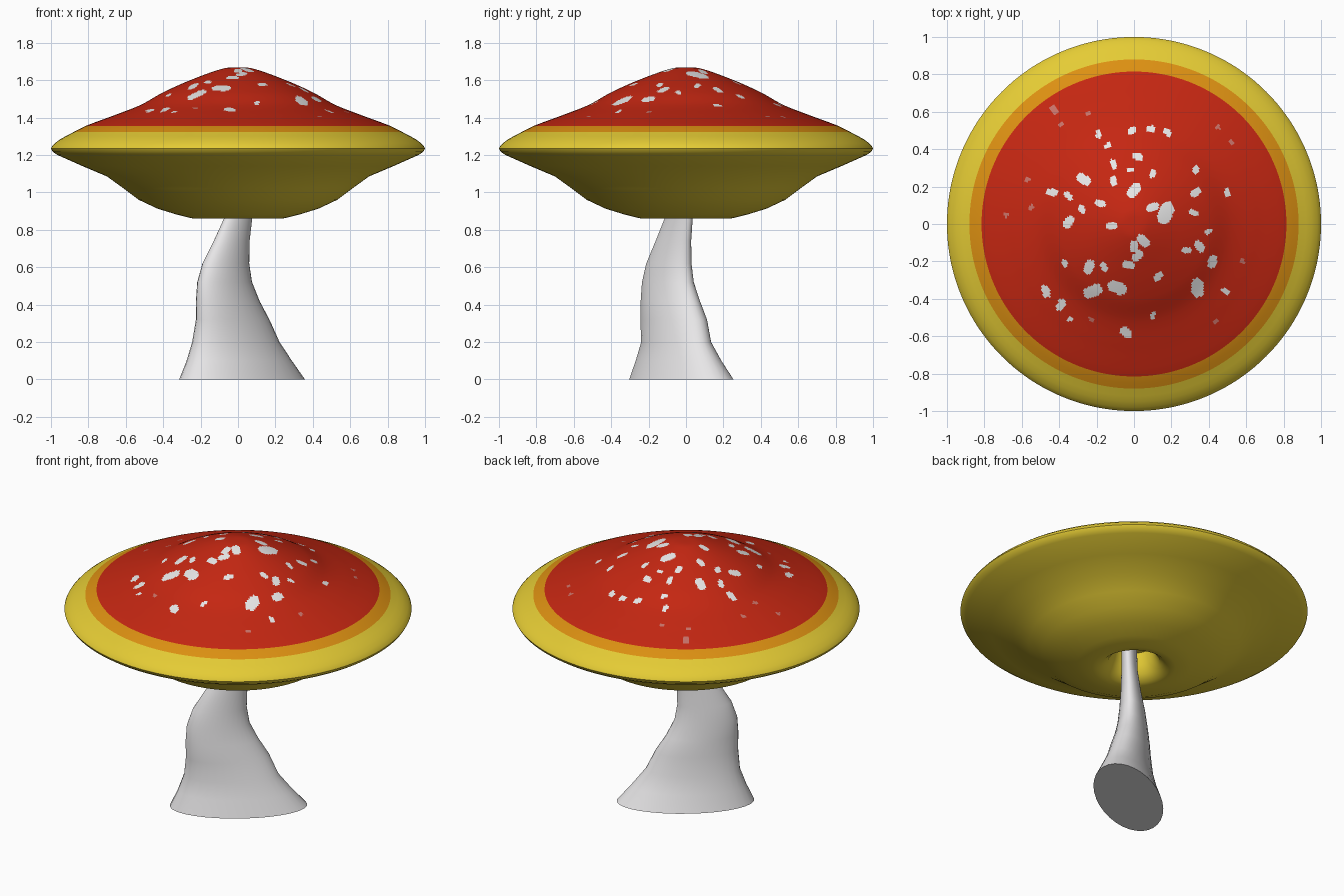
import bpy, bmesh, math


def material(name, rgb):
    m = bpy.data.materials.new(name)
    m.diffuse_color = (*rgb, 1)
    return m


red = material("red", (0.56, 0.02, 0.006))
orange = material("orange", (0.72, 0.28, 0.006))
yellow = material("yellow", (0.78, 0.60, 0.035))
white = material("white", (0.80, 0.80, 0.80))
pink = material("pale pink", (0.58, 0.17, 0.14))
stem_white = material("stem white", (0.80, 0.79, 0.80))


def hermite(pts, r):
    """Smooth height through profile points at radius r."""
    n = len(pts)

    def slope(i):
        a, b = pts[max(i - 1, 0)], pts[min(i + 1, n - 1)]
        return 0 if i == 0 else (b[1] - a[1]) / (b[0] - a[0])
    i = max(k for k in range(n - 1) if pts[k][0] <= r)
    (x0, y0), (x1, y1) = pts[i], pts[i + 1]
    h = x1 - x0
    t = (r - x0) / h
    return ((2*t**3 - 3*t*t + 1) * y0 + (t**3 - 2*t*t + t) * h * slope(i)
            + (3*t*t - 2*t**3) * y1 + (t**3 - t*t) * h * slope(i + 1))


def loft(name, rings, mats, pick=None):
    """Skin a list of closed rings and cap both ends."""
    bm = bmesh.new()
    vs = [[bm.verts.new(p) for p in ring] for ring in rings]
    n = len(vs[0])
    for a, b in zip(vs, vs[1:]):
        for i in range(n):
            j = (i + 1) % n
            bm.faces.new((a[i], a[j], b[j], b[i]))
    bm.faces.new(vs[0][::-1])
    bm.faces.new(vs[-1])
    bmesh.ops.recalc_face_normals(bm, faces=bm.faces)
    if pick:
        for f in bm.faces:
            f.material_index = pick(f.calc_center_median())
    me = bpy.data.meshes.new(name)
    bm.to_mesh(me)
    bm.free()
    for m in mats:
        me.materials.append(m)
    ob = bpy.data.objects.new(name, me)
    bpy.context.collection.objects.link(ob)
    bpy.ops.object.select_all(action='DESELECT')
    ob.select_set(True)
    bpy.context.view_layer.objects.active = ob
    bpy.ops.object.shade_smooth_by_angle(angle=math.radians(50))
    return ob


# Cap: fine rings on the spotted crown, then rim, underside and hollow
top = [(0, 1.668), (0.08, 1.662), (0.25, 1.602), (0.40, 1.535), (0.52, 1.468),
       (0.66, 1.413), (0.815, 1.355), (0.88, 1.322), (0.95, 1.285)]
radii = [0.01 * k for k in range(1, 73)] + [0.77, 0.815, 0.85, 0.88, 0.92]
profile = [(r, hermite(top, r)) for r in radii]
profile += [(0.95, 1.285), (0.98, 1.262), (0.995, 1.245), (1.0, 1.235),
            (0.99, 1.217), (0.965, 1.20), (0.83, 1.14), (0.70, 1.085),
            (0.61, 1.02), (0.53, 0.96), (0.43, 0.913), (0.33, 0.882),
            (0.24, 0.86), (0.19, 0.867), (0.15, 0.90), (0.125, 0.95), (0.11, 1.02)]

# Spots: x, y, radius
spots = [
    (-.01, .50, .022), (.09, .51, .022), (.18, .49, .022), (-.19, .48, .02), (-.14, .42, .016),
    (.02, .36, .025), (-.11, .32, .022), (.10, .27, .02), (-.02, .29, .016), (-.27, .24, .034),
    (-.11, .23, .023), (0, .18, .036), (-.44, .17, .026), (-.35, .15, .022), (.33, .29, .02),
    (.33, .17, .026), (-.18, .11, .024), (-.28, .08, .022), (.17, .06, .05), (.10, .09, .028),
    (.32, .06, .02), (.50, .17, .02), (-.35, .01, .03), (-.12, -.01, .025), (.05, -.09, .032),
    (0, -.12, .028), (.02, -.17, .028), (-.03, -.22, .028), (-.16, -.23, .022),
    (-.24, -.23, .033), (-.22, -.36, .042), (-.09, -.34, .042), (-.47, -.36, .028),
    (-.39, -.43, .028), (-.34, -.51, .016), (-.04, -.58, .03), (.34, -.34, .042),
    (.13, -.28, .024), (.28, -.14, .022), (.35, -.12, .028), (.42, -.20, .03),
    (.40, -.04, .018), (.49, -.36, .02), (-.37, -.21, .018), (.10, -.49, .018)]
faint = [(-.39, .53), (-.43, .61), (-.25, .59), (-.57, .24), (-.55, .09),
         (-.68, .05), (.45, .52), (.52, .44), (.58, -.20), (.44, -.52), (-.23, -.51)]


def cap_colour(c):
    r = math.hypot(c.x, c.y)
    if c.z < 1.24 or r > 0.88:
        return 2
    if r > 0.815:
        return 1
    for k, (x, y, s) in enumerate(spots):
        dx, dy = c.x - x, c.y - y
        wobble = 1 + 0.25 * math.sin(2 * math.atan2(dy, dx) + k * 1.7)
        if math.hypot(dx, dy) < s * wobble:
            return 3
    if any(math.hypot(c.x - x, c.y - y) < 0.014 for x, y in faint):
        return 4
    return 0


SEG = 288
angles = [2 * math.pi * i / SEG for i in range(SEG)]
loft("cap", [[(r * math.cos(a), r * math.sin(a), z) for a in angles] for r, z in profile],
     [red, orange, yellow, white, pink], cap_colour)

# Stem: skewed ellipses following a bent path (z, x min, x max, y min, y max)
sections = [
    (0.0, -.315, .358, -.305, .255), (0.10, -.275, .288, -.27, .19),
    (0.20, -.245, .222, -.24, .135), (0.32, -.225, .168, -.245, .113),
    (0.42, -.225, .115, -.243, .075), (0.52, -.218, .075, -.236, .042),
    (0.62, -.190, .060, -.213, .030), (0.74, -.130, .062, -.163, .028),
    (0.86, -.075, .076, -.115, .036), (1.04, -.045, .10, -.075, .055)]
N = 32
rings = []
for z, x0, x1, y0, y1 in sections:
    rings.append([((x0 + x1) / 2 + (x1 - x0) / 2 * math.cos(2 * math.pi * i / N),
                   (y0 + y1) / 2 + (y1 - y0) / 2 * math.sin(2 * math.pi * i / N + 0.68), z)
                  for i in range(N)])
loft("stem", rings, [stem_white])
